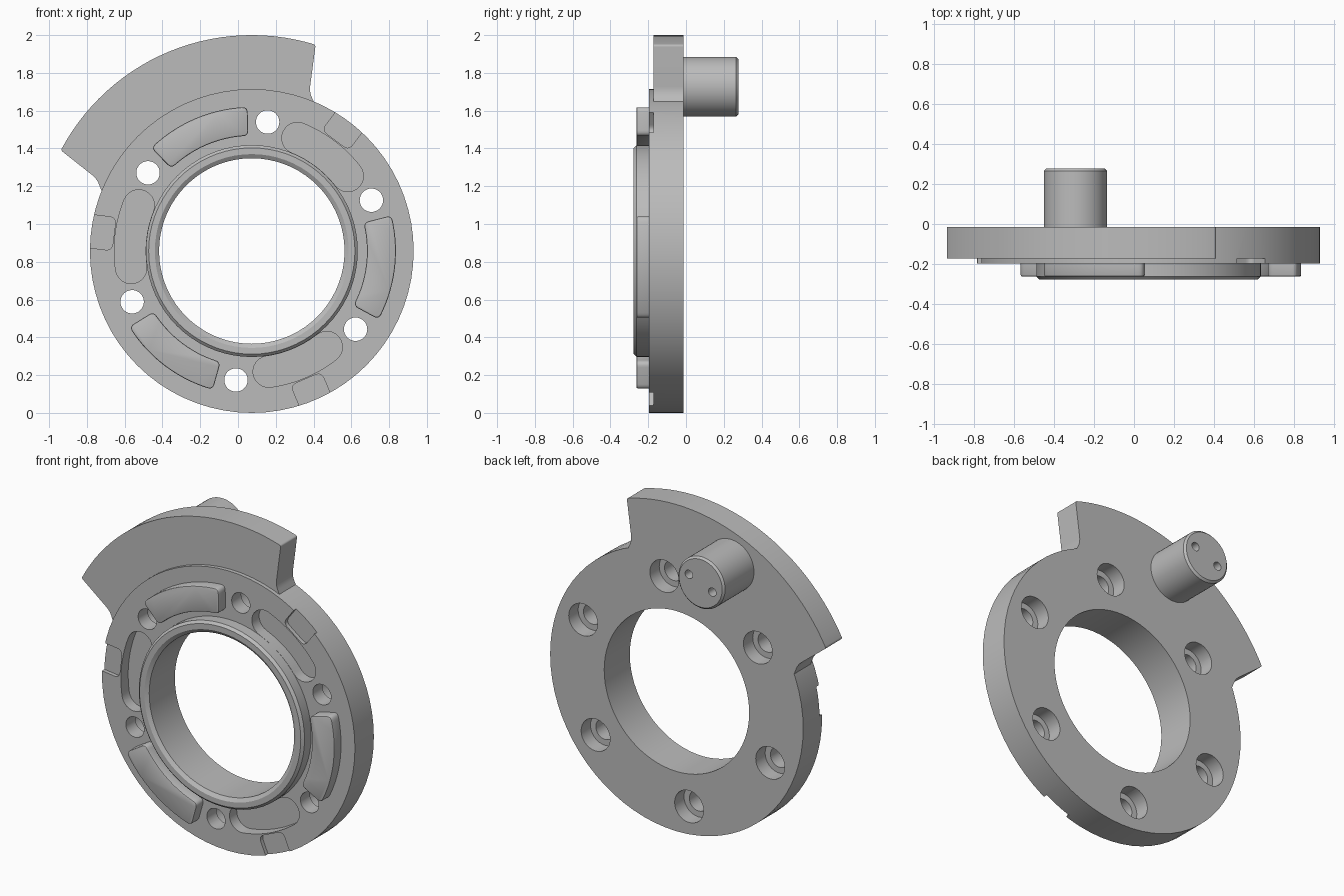
import bpy, bmesh, math
from mathutils import Vector

if "Cube" in bpy.data.objects:
    bpy.data.objects.remove(bpy.data.objects["Cube"])

CX, CZ = 0.073, 0.857            # ring centre
BACK, FRONT, STEP = -0.014, -0.197, -0.173

steel = bpy.data.materials.new("grey_steel")
steel.diffuse_color = (0.5, 0.5, 0.5, 1)
steel.use_nodes = True
steel.node_tree.nodes["Principled BSDF"].inputs["Base Color"].default_value = steel.diffuse_color


def polar(r, deg):
    a = math.radians(deg)
    return (CX + r * math.cos(a), CZ + r * math.sin(a))


def arc(r, a0, a1, n):
    return [polar(r, a0 + (a1 - a0) * i / n) for i in range(n + 1)]


def circle(c, r, n=32):
    return [(c[0] + r * math.cos(2 * math.pi * i / n),
             c[1] + r * math.sin(2 * math.pi * i / n)) for i in range(n)]


def rounded(pts, radii, n=5):
    """Round the corners given as {index: radius}."""
    out = []
    for i, p in enumerate(pts):
        r = radii.get(i, 0)
        p = Vector(p)
        if not r:
            out.append(tuple(p))
            continue
        a = p + (Vector(pts[i - 1]) - p).normalized() * r
        b = p + (Vector(pts[(i + 1) % len(pts)]) - p).normalized() * r
        for k in range(n + 1):
            t = k / n
            out.append(tuple(a * (1 - t) ** 2 + p * 2 * t * (1 - t) + b * t * t))
    return out


def finish(name, bm):
    bmesh.ops.recalc_face_normals(bm, faces=bm.faces)
    me = bpy.data.meshes.new(name)
    bm.to_mesh(me)
    bm.free()
    ob = bpy.data.objects.new(name, me)
    bpy.context.collection.objects.link(ob)
    me.materials.append(steel)
    return ob


def prism(name, pts, y0, y1, bevel=0, segs=2):
    """Extrude an x-z outline from y0 to y1, optionally bevelling the y0 rim."""
    bm = bmesh.new()
    a = [bm.verts.new((x, y0, z)) for x, z in pts]
    b = [bm.verts.new((x, y1, z)) for x, z in pts]
    cap = bm.faces.new(a)
    bm.faces.new(b[::-1])
    for i in range(len(pts)):
        j = (i + 1) % len(pts)
        bm.faces.new((a[i], b[i], b[j], a[j]))
    bmesh.ops.recalc_face_normals(bm, faces=bm.faces)
    if bevel:
        bmesh.ops.bevel(bm, geom=list(cap.edges), offset=bevel, segments=segs,
                        profile=0.5, affect='EDGES')
    return finish(name, bm)


def lathe(name, profile, n):
    """Revolve a closed (radius, y) profile about the ring axis."""
    bm = bmesh.new()
    rings = []
    for i in range(n):
        rings.append([])
        for r, y in profile:
            x, z = polar(r, 360 * i / n)
            rings[-1].append(bm.verts.new((x, y, z)))
    m = len(profile)
    for i in range(n):
        p, q = rings[i], rings[(i + 1) % n]
        for k in range(m):
            bm.faces.new((p[k], p[(k + 1) % m], q[(k + 1) % m], q[k]))
    return finish(name, bm)


def boolean(target, tool, op):
    mod = target.modifiers.new(op.lower(), 'BOOLEAN')
    mod.operation, mod.object, mod.solver = op, tool, 'EXACT'
    bpy.context.view_layer.objects.active = target
    bpy.ops.object.modifier_apply(modifier=mod.name)
    bpy.data.objects.remove(tool, do_unlink=True)


# Flange ring with raised, chamfered hub
flange = lathe("flange_ring", [
    (0.857, BACK), (0.857, FRONT), (0.561, FRONT), (0.561, -0.262),
    (0.546, -0.277), (0.513, -0.277), (0.491, -0.262), (0.491, BACK)], 72)

# Counterweight sector, fused to the ring
outline = arc(1.143, 72.8, 152.2, 28)
k = len(outline)
outline += [(-0.748, 1.24), (-0.722, 1.175)] + arc(0.8, 156, 68, 24)
outline += [(0.402, 1.645), (0.378, 1.70)]
sector = prism("counterweight",
               rounded(outline, {0: 0.012, k - 1: 0.012, k: 0.03, len(outline) - 1: 0.03}),
               STEP, BACK)
boolean(flange, sector, 'UNION')

# Six counterbored bolt holes
for i in range(6):
    c = polar(0.688, 23 + 60 * i)
    boolean(flange, prism("bolt_hole", circle(c, 0.062), -0.4, 0.1), 'DIFFERENCE')
    boolean(flange, prism("counterbore", circle(c, 0.098), -0.105, 0.1), 'DIFFERENCE')

for i in range(3):
    turn = 120 * i
    # Curved recess with round ends
    mid, w, half, s = 0.645, 0.083, 15, 53 + turn
    slot = arc(mid + w, s - half, s + half, 12)
    for end, start in ((s + half, s + half), (s - half, s - half + 180)):
        c = polar(mid, end)
        for j in range(1, 12):
            a = math.radians(start + 180 * j / 12)
            slot.append((c[0] + w * math.cos(a), c[1] + w * math.sin(a)))
        if end > s:
            slot += arc(mid - w, s + half, s - half, 12)
    boolean(flange, prism("recess", slot, FRONT - 0.001, FRONT + 0.07), 'DIFFERENCE')

    # Shallow notch at the rim
    rad = Vector((math.cos(math.radians(s)), math.sin(math.radians(s))))
    tan = Vector((-rad.y, rad.x))
    o = Vector((CX, CZ))
    box = [tuple(o + rad * r + tan * t) for r, t in
           ((0.735, -0.088), (0.95, -0.088), (0.95, 0.088), (0.735, 0.088))]
    boolean(flange, prism("notch", rounded(box, {0: 0.035, 3: 0.035}), -0.3, STEP),
            'DIFFERENCE')

    # Raised curved drive pad
    p = -7 + turn
    pts = arc(0.763, p - 21.3, p + 21.3, 14) + arc(0.61, p + 21.3, p - 21.3, 14)
    prism("drive_pad_%d" % (i + 1),
          rounded(pts, {0: 0.03, 14: 0.03, 15: 0.03, 29: 0.03}),
          -0.263, FRONT, 0.008)

# Crank pin with chamfered end and two small blind holes
c = polar(0.944, 112.8)
pin = prism("crank_pin", circle(c, 0.158, 48), 0.277, BACK, 0.012, 1)
a = math.radians(22.8)
for sgn in (-1, 1):
    h = (c[0] + sgn * 0.086 * math.cos(a), c[1] + sgn * 0.086 * math.sin(a))
    boolean(pin, prism("pin_hole", circle(h, 0.026, 20), 0.2, 0.4), 'DIFFERENCE')

# Smooth the curved walls, keep edges sharp
for ob in bpy.context.scene.objects:
    ob.select_set(True)
bpy.context.view_layer.objects.active = flange
bpy.ops.object.shade_smooth_by_angle(angle=math.radians(30))
